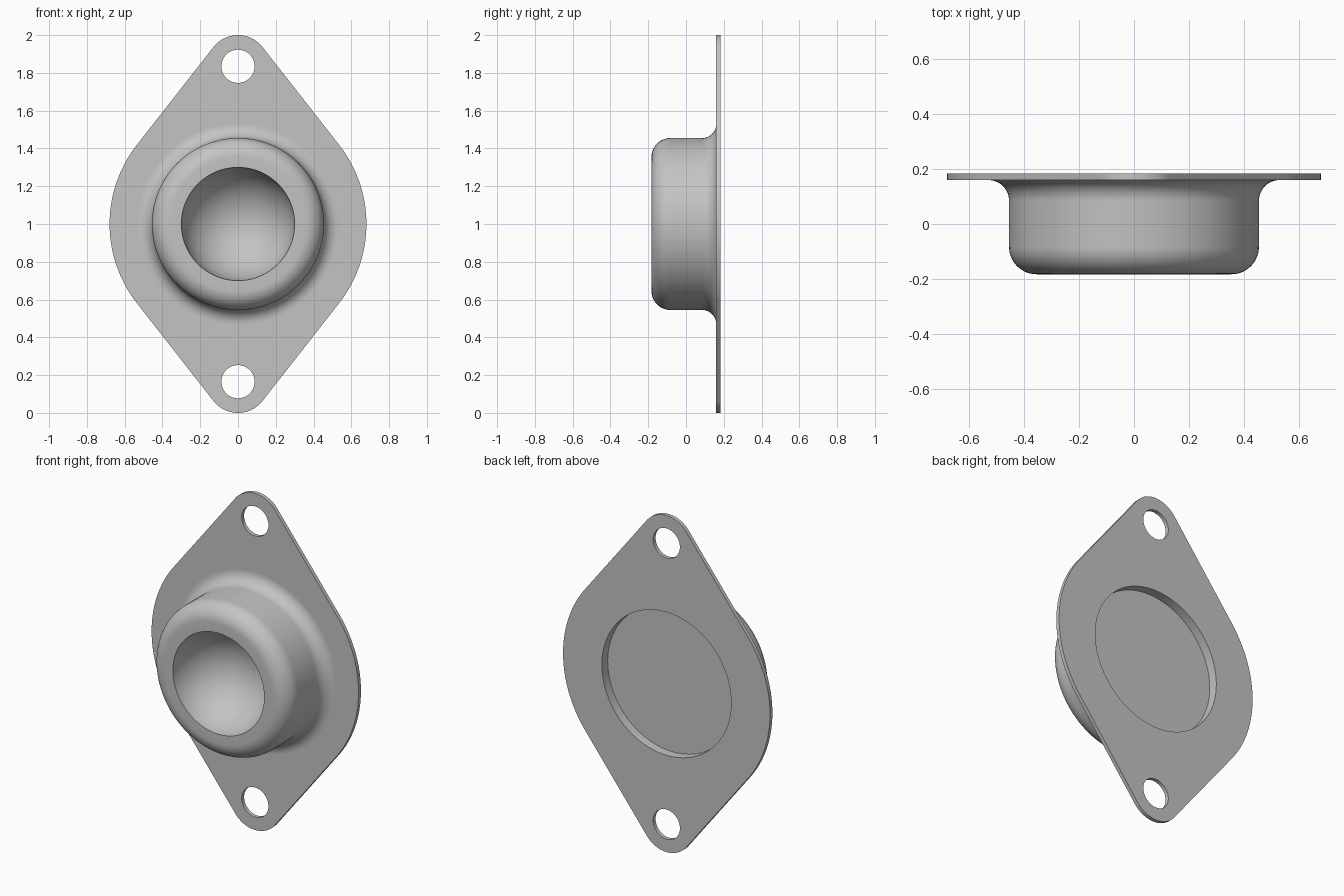
import bpy, bmesh
from math import sin, cos, asin, pi, radians
from mathutils import Vector, Matrix

if "Cube" in bpy.data.objects:
    bpy.data.objects.remove(bpy.data.objects["Cube"], do_unlink=True)

BACK, SEAT, FRONT = 0.183, 0.16, -0.183   # y of plate back, plate front, boss front
OPENING, BOSS, MOUTH = 0.425, 0.455, 0.30  # radii
HOLE_Z, EAR = 0.835, 0.165

steel = bpy.data.materials.new("plain grey metal")
steel.use_nodes = True
grey = (0.55, 0.55, 0.55, 1)
steel.diffuse_color = grey
steel.node_tree.nodes["Principled BSDF"].inputs["Base Color"].default_value = grey


def arc(cx, cy, r, start, end, n):
    angles = [start + (end - start) * i / n for i in range(n + 1)]
    return [(cx + r * cos(a), cy + r * sin(a)) for a in angles]


def smooth(obj):
    bpy.ops.object.select_all(action='DESELECT')
    obj.select_set(True)
    bpy.context.view_layer.objects.active = obj
    bpy.ops.object.shade_smooth_by_angle(angle=radians(35))


# Flange plate: wide round middle joined to two small ears by tangent lines
wide = 0.68
t = asin((wide - EAR) / HOLE_Z)
outline = (arc(0, 0, wide, -t, t, 32)
           + arc(0, HOLE_Z, EAR, t, pi - t, 24)
           + arc(0, 0, wide, pi - t, pi + t, 32)
           + arc(0, -HOLE_Z, EAR, pi + t, 2 * pi - t, 24))
loops = [outline, arc(0, 0, OPENING, 0, 2 * pi, 96)[:-1]]
loops += [arc(0, s * HOLE_Z, 0.088, 0, 2 * pi, 40)[:-1] for s in (1, -1)]

curve = bpy.data.curves.new("flange_outline", 'CURVE')
curve.dimensions = '2D'
curve.fill_mode = 'BOTH'
curve.extrude = (BACK - SEAT) / 2
for loop in loops:
    spline = curve.splines.new('POLY')
    spline.points.add(len(loop) - 1)
    for p, (x, y) in zip(spline.points, loop):
        p.co = (x, y, 0, 1)
    spline.use_cyclic_u = True
flange = bpy.data.objects.new("flange_plate", curve)
bpy.context.collection.objects.link(flange)
flange.location = (0, (BACK + SEAT) / 2, 1)
flange.rotation_euler = (pi / 2, 0, 0)
bpy.ops.object.select_all(action='DESELECT')
flange.select_set(True)
bpy.context.view_layer.objects.active = flange
bpy.ops.object.convert(target='MESH')
flange.data.materials.clear()
flange.data.materials.append(steel)
smooth(flange)

# Boss: bowl, rounded shoulder, side wall, root fillet and shallow back recess
depth = 0.28
ball = (MOUTH ** 2 + depth ** 2) / (2 * depth)
centre = FRONT + depth - ball
half = asin(MOUTH / ball)
round_r, root_r = 0.1, 0.075
profile = arc(0, centre, ball, pi / 2, pi / 2 - half, 20)
profile += arc(BOSS - round_r, FRONT + round_r, round_r, -pi / 2, 0, 12)
profile += arc(BOSS + root_r, SEAT - root_r, root_r, pi, pi / 2, 12)
profile += [(OPENING, SEAT), (OPENING, BACK - 0.055), (0, BACK - 0.055)]

bm = bmesh.new()
verts = [bm.verts.new((max(r, 0), y, 0)) for r, y in profile]
edges = [bm.edges.new(pair) for pair in zip(verts, verts[1:])]
bmesh.ops.spin(bm, geom=verts + edges, cent=(0, 0, 0), axis=(0, 1, 0),
               angle=2 * pi, steps=96, use_merge=True)
bmesh.ops.remove_doubles(bm, verts=bm.verts, dist=0.0001)
bmesh.ops.recalc_face_normals(bm, faces=bm.faces)
mesh = bpy.data.meshes.new("boss_cup")
bm.to_mesh(mesh)
bm.free()
mesh.materials.append(steel)
boss = bpy.data.objects.new("boss_cup", mesh)
boss.location.z = 1
bpy.context.collection.objects.link(boss)
smooth(boss)
